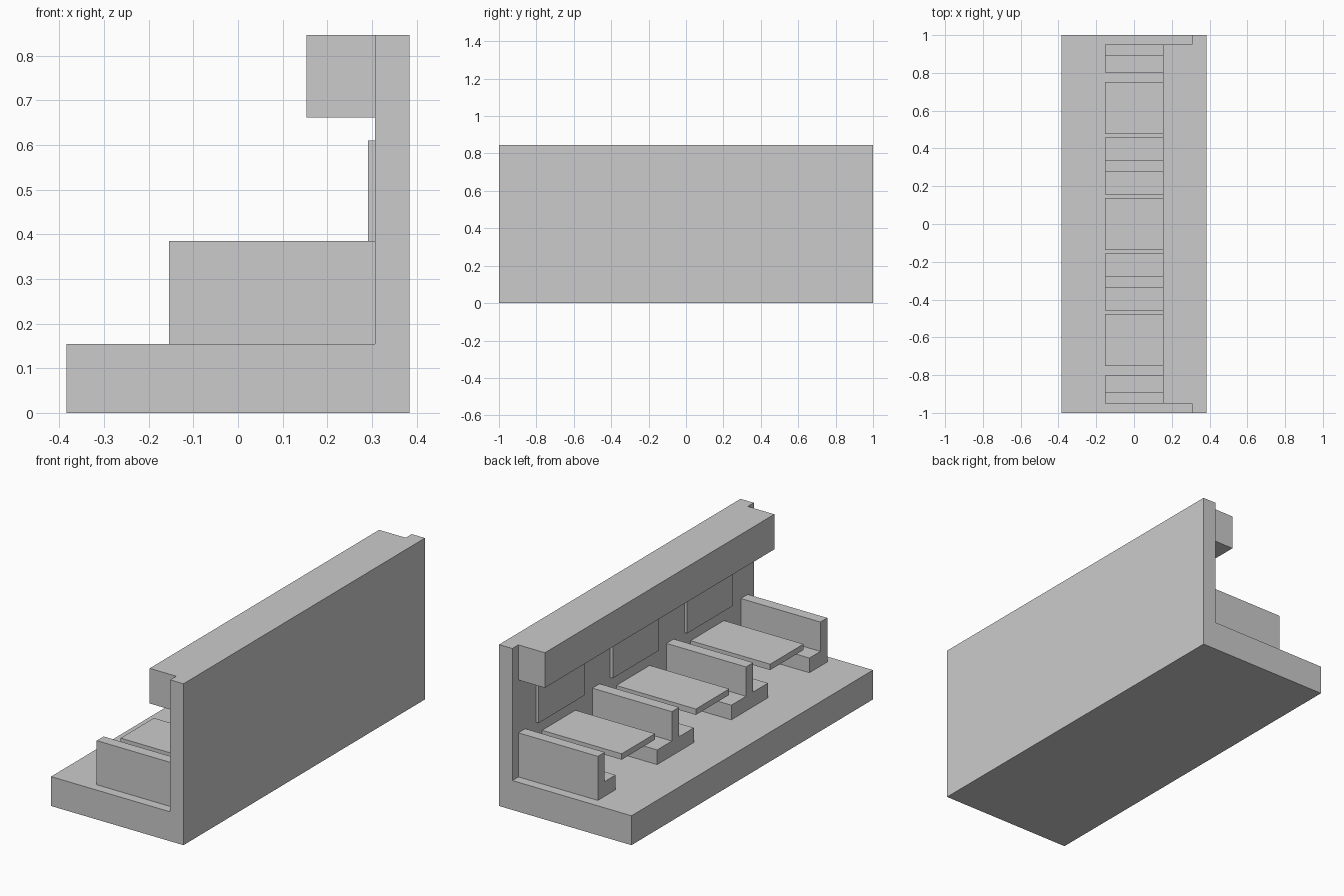
import bpy
import bmesh
from mathutils import Vector

if "Cube" in bpy.data.objects:
    bpy.data.objects.remove(bpy.data.objects["Cube"])


def extrude_profile(name, points, offset):
    """Extrude a closed outline of 3D points by an offset into a solid."""
    bm = bmesh.new()
    face = bm.faces.new([bm.verts.new(p) for p in points])
    ext = bmesh.ops.extrude_face_region(bm, geom=[face])
    moved = [g for g in ext["geom"] if isinstance(g, bmesh.types.BMVert)]
    bmesh.ops.translate(bm, verts=moved, vec=Vector(offset))
    bmesh.ops.recalc_face_normals(bm, faces=bm.faces)
    mesh = bpy.data.meshes.new(name)
    bm.to_mesh(mesh)
    bm.free()
    obj = bpy.data.objects.new(name, mesh)
    bpy.context.collection.objects.link(obj)
    return obj


def box(name, x, y, z):
    outline = [(x[0], y[0], z[0]), (x[1], y[0], z[0]),
               (x[1], y[1], z[0]), (x[0], y[1], z[0])]
    return extrude_profile(name, outline, (0, 0, z[1] - z[0]))


FLOOR, SEAT, BACK = 0.154, 0.231, 0.385   # floor, cushion and backrest tops
AISLE, WALL = -0.154, 0.307               # aisle side and inner wall face


def seat(name, yz):
    return extrude_profile(name, [(AISLE, y, z) for y, z in yz],
                           (WALL - AISLE, 0, 0))


# Floor and side wall as one L-shaped section
shell = [(-0.384, 0), (0.384, 0), (0.384, 0.846),
         (WALL, 0.846), (WALL, FLOOR), (-0.384, FLOOR)]
extrude_profile("floor_and_wall", [(x, -1, z) for x, z in shell], (0, 2, 0))

# Overhead luggage rack
box("luggage_rack", (0.153, WALL), (-0.95, 0.95), (0.662, 0.846))

# Single seats facing inward at both ends, double seats between the bays
for s, side in ((-1, "near"), (1, "far")):
    seat("end_seat_" + side, [(s * y, z) for y, z in (
        (0.95, FLOOR), (0.95, BACK), (0.893, BACK),
        (0.893, SEAT), (0.802, SEAT), (0.802, FLOOR))])
    c = s * 0.307
    seat("double_seat_" + side, [(c + y, z) for y, z in (
        (-0.152, FLOOR), (0.152, FLOOR), (0.152, SEAT), (0.03, SEAT),
        (0.03, BACK), (-0.03, BACK), (-0.03, SEAT), (-0.152, SEAT))])

# Wall-mounted table and window panel in each bay
for i, c in enumerate((-0.615, 0, 0.615), 1):
    box(f"table_{i}", (AISLE, WALL), (c - 0.138, c + 0.138), (0.292, 0.323))
    box(f"window_{i}", (0.291, WALL), (c - 0.19, c + 0.19), (0.385, 0.61))
